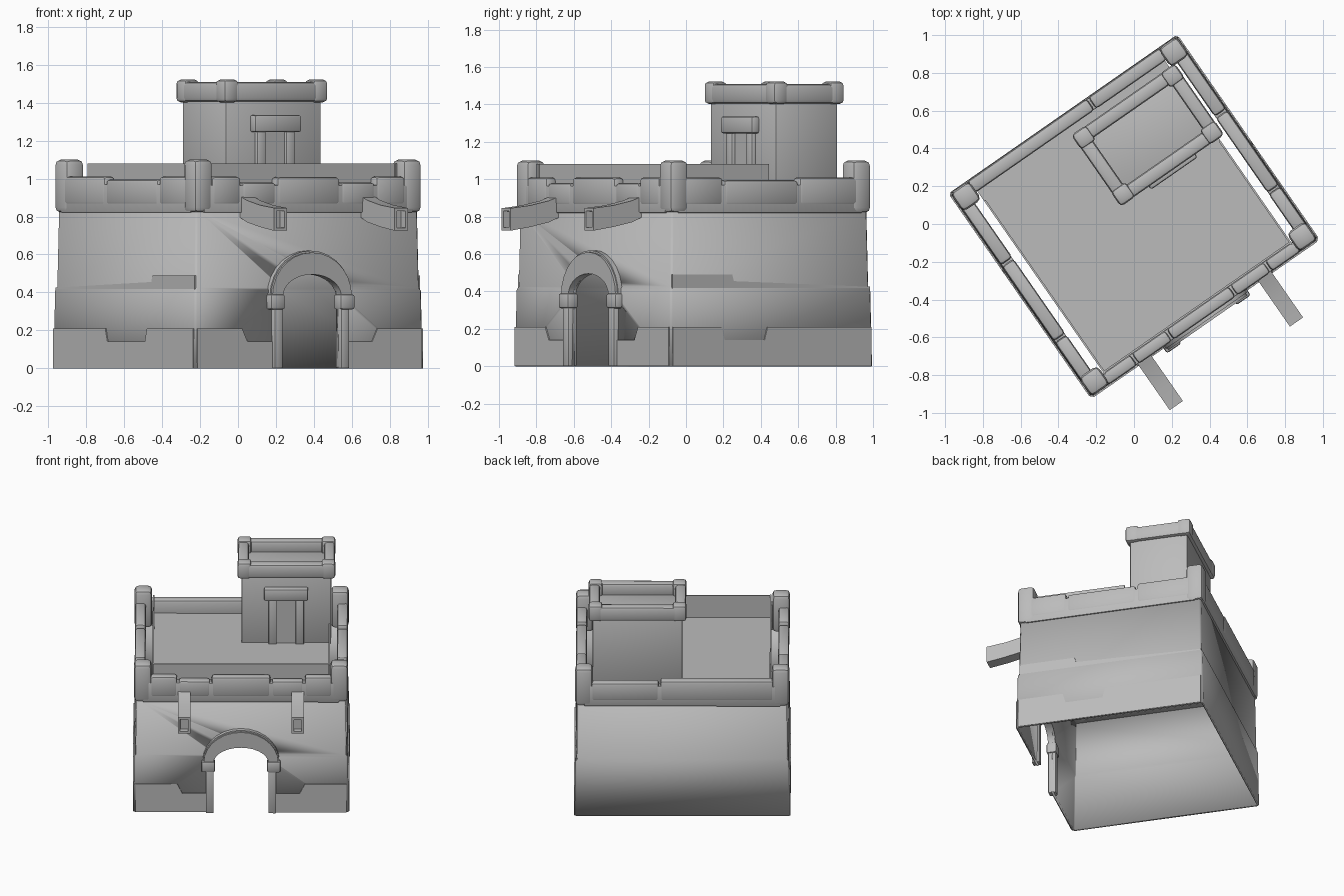
import bpy, bmesh, math
from mathutils import Matrix

cube = bpy.data.objects.get("Cube")
if cube:
    bpy.data.objects.remove(cube)

# The keep is laid out squarely, then turned on the ground
PLACE = Matrix.Translation((0, 0.04, 0)) @ Matrix.Rotation(math.radians(34.8), 4, 'Z')

stone = bpy.data.materials.new("grey stone")
stone.use_nodes = True
grey = (0.5, 0.5, 0.5, 1)
stone.diffuse_color = grey
stone.node_tree.nodes["Principled BSDF"].inputs["Base Color"].default_value = grey


def finish(name, bm, bevel=0.0):
    bmesh.ops.recalc_face_normals(bm, faces=bm.faces)
    if bevel:
        bmesh.ops.bevel(bm, geom=bm.edges[:], offset=bevel, segments=2,
                        profile=0.5, affect='EDGES', clamp_overlap=True)
    mesh = bpy.data.meshes.new(name)
    bm.to_mesh(mesh)
    bm.free()
    mesh.materials.append(stone)
    ob = bpy.data.objects.new(name, mesh)
    bpy.context.collection.objects.link(ob)
    ob.matrix_world = PLACE
    bpy.ops.object.select_all(action='DESELECT')
    ob.select_set(True)
    bpy.context.view_layer.objects.active = ob
    bpy.ops.object.shade_smooth_by_angle(angle=math.radians(40))
    return ob


def box(name, x0, x1, y0, y1, z0, z1, bevel=0.0):
    bm = bmesh.new()
    bmesh.ops.create_cube(bm, size=1)
    for v in bm.verts:
        v.co = ((x0 + x1) / 2 + v.co.x * (x1 - x0),
                (y0 + y1) / 2 + v.co.y * (y1 - y0),
                (z0 + z1) / 2 + v.co.z * (z1 - z0))
    return finish(name, bm, bevel)


def prism_mesh(pts, axis, d0, d1):
    """Extrude a side-on outline along x or y."""
    bm = bmesh.new()
    at = (lambda a, z, d: (d, a, z)) if axis == 'x' else (lambda a, z, d: (a, d, z))
    ends = [[bm.verts.new(at(a, z, d)) for a, z in pts] for d in (d0, d1)]
    bm.faces.new(ends[0])
    bm.faces.new(ends[1][::-1])
    for i in range(len(pts)):
        j = (i + 1) % len(pts)
        bm.faces.new((ends[0][i], ends[0][j], ends[1][j], ends[1][i]))
    bmesh.ops.recalc_face_normals(bm, faces=bm.faces)
    return bm


def prism(name, pts, axis, d0, d1, bevel=0.0):
    return finish(name, prism_mesh(pts, axis, d0, d1), bevel)


def arc(w, h, z, n=14):
    return [(w * math.cos(math.pi * i / n), z + h * math.sin(math.pi * i / n))
            for i in range(n + 1)]


# Hollow, slightly battered wall shell with chamfered corners
bm = bmesh.new()
rings = []
for z, hx in ((0, .735), (.41, .728), (.425, .72), (.83, .713)):
    hy, c = hx - .075, .012
    outline = [(hx - c, -hy), (hx, c - hy), (hx, hy - c), (hx - c, hy),
               (c - hx, hy), (-hx, hy - c), (-hx, c - hy), (c - hx, -hy)]
    rings.append([bm.verts.new((x, y, z)) for x, y in outline])
for lo, hi in zip(rings, rings[1:]):
    for i in range(8):
        j = (i + 1) % 8
        bm.faces.new((lo[i], lo[j], hi[j], hi[i]))
walls = finish("outer_walls", bm)
thick = walls.modifiers.new("Thickness", 'SOLIDIFY')
thick.thickness, thick.offset = .015, -1

# Doorway cut through the front wall
opening = [(.187, -.1)] + arc(.187, .115, .38) + [(-.187, -.1)]
cutter = prism("doorway_cutter", opening, 'y', -.9, -.4)
cutter.hide_render = True
cut = walls.modifiers.new("Doorway", 'BOOLEAN')
cut.operation, cut.solver, cut.object = 'DIFFERENCE', 'EXACT', cutter
bpy.context.view_layer.objects.active = walls
for m in ("Thickness", "Doorway"):
    bpy.ops.object.modifier_apply(modifier=m)
bpy.data.objects.remove(cutter)

# Door surround: arch, pillars and capitals
prism("door_arch", arc(.255, .23, .38) + arc(.187, .115, .38)[::-1], 'y', -.685, -.635)
prism("door_arch_edge", arc(.262, .24, .38) + arc(.235, .2, .38)[::-1], 'y', -.672, -.64)
for s, side in ((1, "left"), (-1, "right")):
    def pair(a, b):
        return sorted((a * s, b * s))
    box(side + "_door_pillar", *pair(.187, .24), -.685, -.63, 0, .33, .006)
    box(side + "_door_capital", *pair(.178, .27), -.695, -.625, .31, .39, .012)

    # Raised foot courses with a stepped top edge
    foot = [(.72, 0), (.72, .21), (.435, .21), (.4, .14), (.24, .14), (.24, 0)]
    prism(side + "_front_foot_course", [(x * s, z) for x, z in foot], 'y', -.664, -.65)
    a, b = (-.31, -.05) if s > 0 else (-.2, .145)
    foot = [(-.645, 0), (-.645, .21), (a - .02, .21), (a, .14), (b, .14),
            (b + .02, .21), (.645, .21), (.645, 0)]
    prism(side + "_foot_course", foot, 'x', *pair(.722, .738))
    ledge = [(-.64, .4), (-.64, .49), (-.25, .49), (-.24, .455), (.645, .425), (.645, .4)]
    prism(side + "_ledge_course", ledge, 'x', *pair(.715, .7235))

    # Side parapet and its capping stones
    box(side + "_parapet", *pair(.655, .722), -.6, .6, .82, .97, .006)
    for y0, y1, top in ((-.57, -.31, 1.01), (-.3, .18, .995), (.19, .57, 1.01)):
        box(side + "_parapet_cap", *pair(.652, .726), y0, y1, .86, top, .018)
    for y0, y1, end in ((-.655, -.535, "front"), (.535, .655, "back")):
        box(side + "_" + end + "_corner_merlon", *pair(.61, .73), y0, y1, .82, 1.1, .028)

    # Inner rim beside the deck
    box(side + "_deck_rim", *pair(.595, .605), -.6, .07 if s > 0 else .52, .9, 1.08)

    # Sagging beam with a square socket in its end
    beam = [(-.6, .92), (-.7, .885), (-.82, .86), (-.95, .845),
            (-.95, .725), (-.82, .745), (-.7, .77), (-.6, .81)]
    bm = prism_mesh(beam, 'x', *pair(.345, .43))
    tip = min(bm.faces, key=lambda f: f.calc_center_median().y)
    bmesh.ops.inset_individual(bm, faces=[tip], thickness=.022, depth=0)
    bmesh.ops.inset_individual(bm, faces=[tip], thickness=.002, depth=-.04)
    finish(side + "_beam", bm)

# Front and back parapets
box("front_parapet", -.67, .67, -.652, -.59, .82, .965, .006)
for x0, x1, top in ((-.62, -.435, 1.01), (-.425, -.21, .98), (-.2, .2, 1.008),
                    (.21, .425, .98), (.435, .62, 1.01)):
    box("front_parapet_cap", x0, x1, -.656, -.588, .86, top, .018)
box("back_parapet", -.67, .67, .585, .652, .82, .97, .006)
for x0, x1, top in ((-.62, .15, 1.01), (.16, .62, .995)):
    box("back_parapet_cap", x0, x1, .582, .656, .86, top, .018)

# Deck
box("deck", -.605, .605, -.6, .6, .9, .915)
box("front_deck_rim", -.605, .605, -.59, -.58, .9, 1.08)

# Tower with rimmed roof
box("tower", .0, .612, .11, .515, .9, 1.43, .01)
X0, X1, Y0, Y1, W = -.025, .637, .085, .54, .075
for name, x0, x1, y0, y1 in (("front", X0, X1, Y0, Y0 + W), ("back", X0, X1, Y1 - W, Y1),
                             ("right", X0, X0 + W, Y0, Y1), ("left", X1 - W, X1, Y0, Y1)):
    box("tower_" + name + "_rim", x0, x1, y0, y1, 1.405, 1.51, .02)
for x in (X0, X1 - W - .015):
    for y in (Y0, Y1 - W - .015):
        box("tower_corner_stone", x - .003, x + W + .018, y - .003, y + W + .018,
            1.402, 1.522, .022)

# Tower doorway: lintel, jambs and panel
box("tower_lintel", .155, .455, .065, .12, 1.245, 1.335, .012)
for x in (.185, .37):
    box("tower_door_jamb", x, x + .055, .085, .12, .91, 1.26, .006)
box("tower_door", .24, .37, .102, .115, .91, 1.25)
